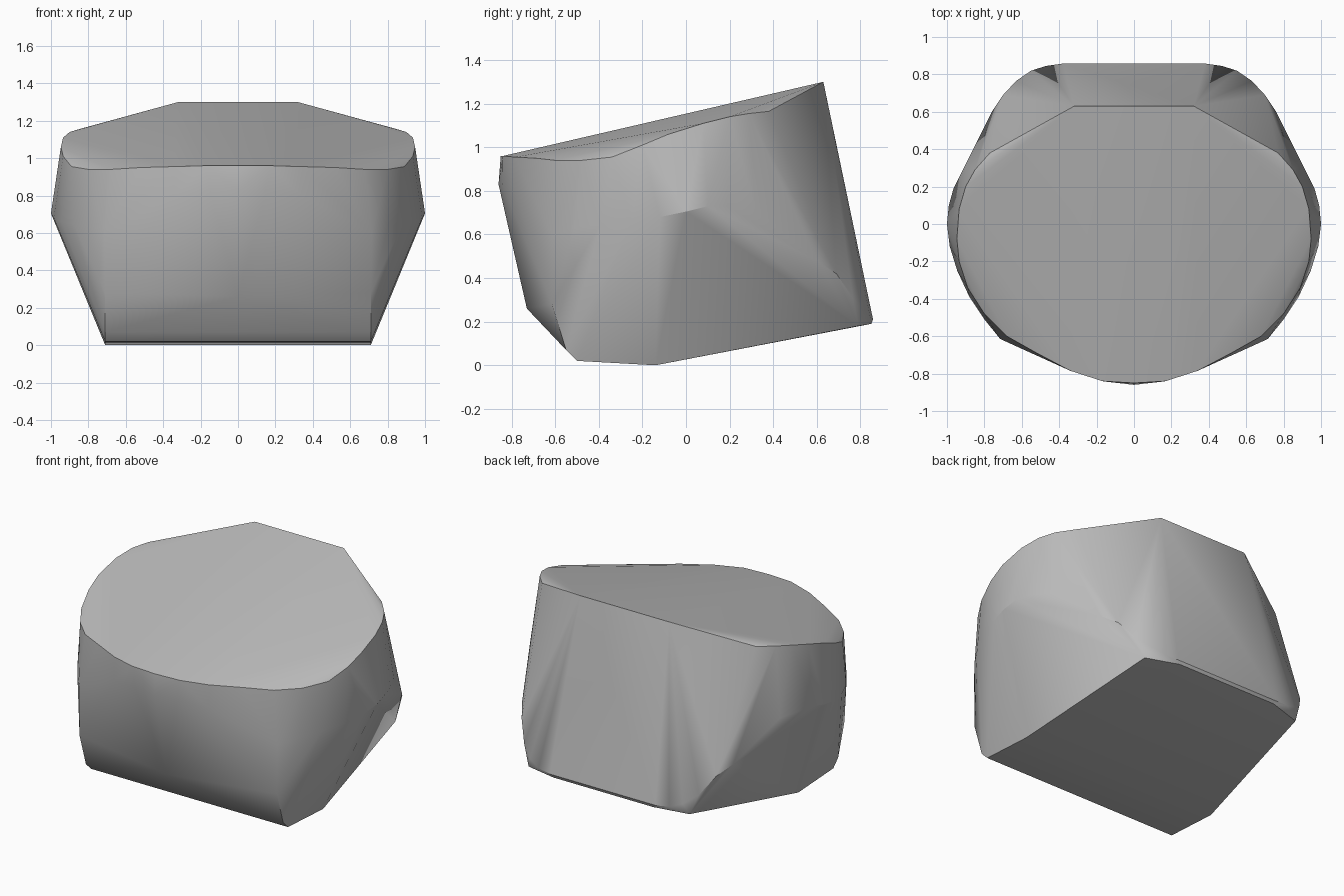
import bpy
import bmesh
import math

if "Cube" in bpy.data.objects:
    bpy.data.objects.remove(bpy.data.objects["Cube"], do_unlink=True)

# One plain grey for the whole block
grey = bpy.data.materials.new("plain_grey")
grey.use_nodes = True
colour = (0.5, 0.5, 0.5, 1.0)
grey.diffuse_color = colour
grey.node_tree.nodes["Principled BSDF"].inputs["Base Color"].default_value = colour

# Half profiles on the +x side, from front to back
top_rim = [
    (0.0, -0.85, 0.96), (0.17, -0.84, 0.96), (0.34, -0.785, 0.955),
    (0.52, -0.69, 0.95), (0.68, -0.60, 0.94), (0.80, -0.48, 0.94),
    (0.89, -0.34, 0.955), (0.935, -0.2, 1.01), (0.947, -0.08, 1.06),
    (0.935, 0.08, 1.11), (0.90, 0.2, 1.14), (0.85, 0.29, 1.155),
    (0.77, 0.38, 1.165), (0.32, 0.63, 1.30),
]
waist = [
    (0.0, -0.86, 0.83), (0.15, -0.843, 0.83), (0.34, -0.785, 0.80),
    (0.715, -0.615, 0.60), (0.80, -0.51, 0.63), (0.88, -0.39, 0.65),
    (0.945, -0.25, 0.66), (0.985, -0.12, 0.68), (1.0, 0.0, 0.705),
    (0.99, 0.1, 0.73), (0.965, 0.19, 0.73), (0.90, 0.32, 0.71),
    (0.84, 0.43, 0.64), (0.76, 0.60, 0.48),
]
back_corner = [
    (0.70, 0.69, 0.42), (0.63, 0.765, 0.31), (0.55, 0.82, 0.25),
    (0.47, 0.845, 0.22), (0.38, 0.858, 0.21), (0.36, 0.85, 0.19),
    (0.58, 0.79, 0.18),
]
underside = [
    (0.0, -0.73, 0.26), (0.71, -0.615, 0.28), (0.71, -0.55, 0.07),
    (0.71, -0.50, 0.02), (0.71, -0.14, 0.0),
]

# Skin the mirrored profiles into one closed convex block
bm = bmesh.new()
for x, y, z in top_rim + waist + back_corner + underside:
    for side in ((1, -1) if x else (1,)):
        bm.verts.new((side * x, y, z))
hull = bmesh.ops.convex_hull(bm, input=bm.verts[:])
loose = {v for v in hull["geom_interior"] + hull["geom_unused"]
         if isinstance(v, bmesh.types.BMVert)}
bmesh.ops.delete(bm, geom=list(loose), context="VERTS")
# Merge nearly flat triangles into clean faces
bmesh.ops.dissolve_limit(bm, angle_limit=math.radians(1.5),
                         verts=bm.verts[:], edges=bm.edges[:])
bmesh.ops.recalc_face_normals(bm, faces=bm.faces[:])

mesh = bpy.data.meshes.new("rounded_block")
bm.to_mesh(mesh)
bm.free()
mesh.materials.append(grey)
block = bpy.data.objects.new("rounded_block", mesh)
bpy.context.collection.objects.link(block)

# Soft rounding with crisp rims
bpy.ops.object.select_all(action="DESELECT")
block.select_set(True)
bpy.context.view_layer.objects.active = block
bpy.ops.object.shade_smooth_by_angle(angle=math.radians(28))
